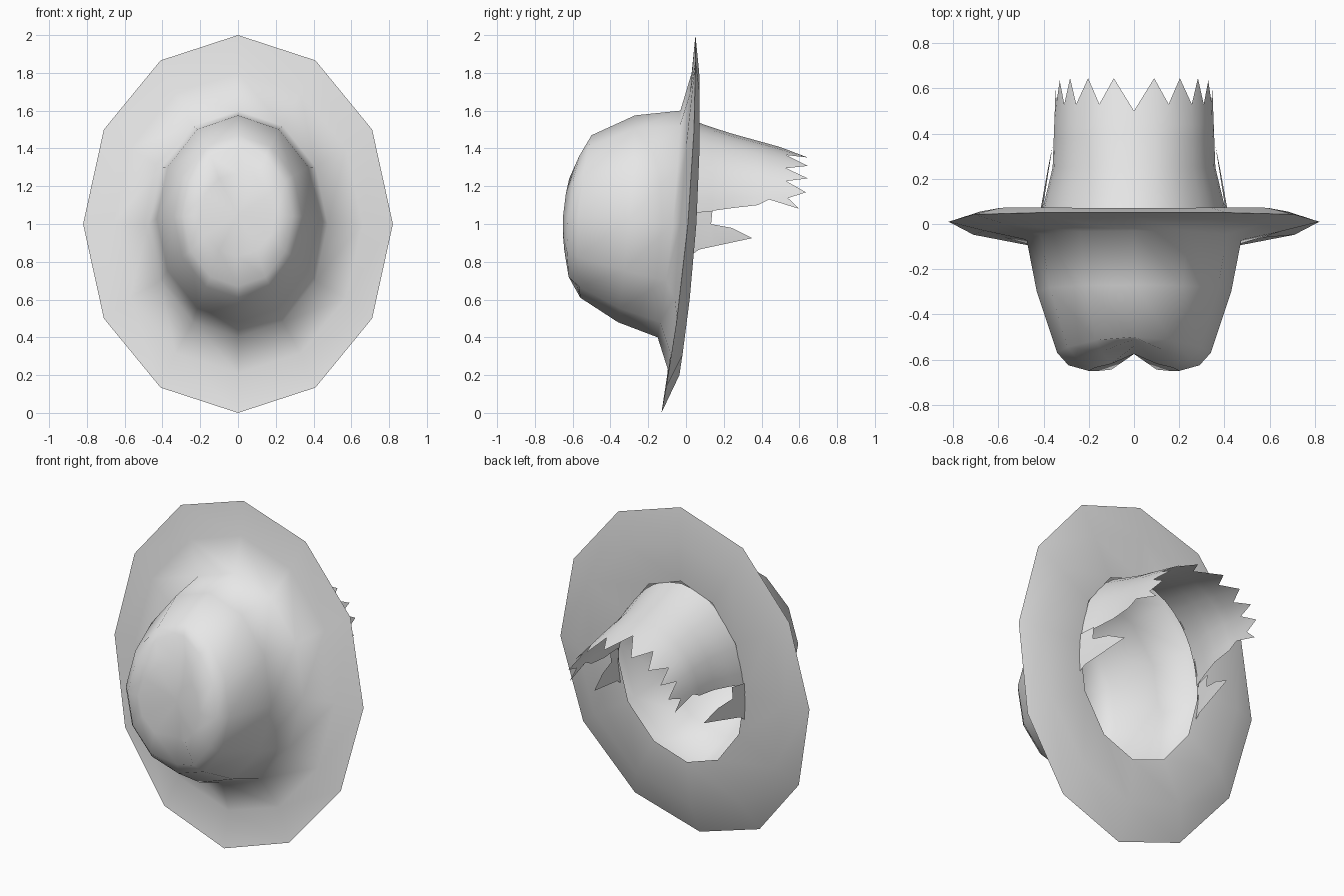
import bpy, bmesh, math
from math import sin, cos, radians

if "Cube" in bpy.data.objects:
    bpy.data.objects.remove(bpy.data.objects["Cube"])

grey = bpy.data.materials.new("light_grey")
grey.diffuse_color = (0.8, 0.8, 0.8, 1)
grey.use_nodes = True
grey.node_tree.nodes["Principled BSDF"].inputs["Base Color"].default_value = grey.diffuse_color
N = 12


def finish(name, bm, angle):
    """Turn a bmesh into a smooth shaded object."""
    me = bpy.data.meshes.new(name)
    bm.to_mesh(me)
    bm.free()
    me.materials.append(grey)
    me.polygons.foreach_set("use_smooth", [True] * len(me.polygons))
    me.set_sharp_from_angle(angle=radians(angle))
    ob = bpy.data.objects.new(name, me)
    bpy.context.collection.objects.link(ob)
    return ob


# Hat rings: width radius, top z, bottom z, then y at top, side, bottom, and groove depth
rings = [
    (0.42, 1.56, 0.46, 0.050, 0.045, -0.010, 0),   # head opening
    (0.68, 1.80, 0.20, 0.070, 0.055, -0.035, 0),   # underside of brim
    (0.82, 2.00, 0.00, 0.050, 0.010, -0.130, 0),   # brim rim
    (0.66, 1.80, 0.21, 0.030, -0.030, -0.090, 0),  # upper side of brim
    (0.475, 1.60, 0.40, -0.03, -0.07, -0.15, 0),   # crown base
    (0.43, 1.575, 0.48, -0.27, -0.30, -0.36, 0),   # crown wall
    (0.34, 1.47, 0.61, -0.50, -0.57, -0.56, 0),    # crown shoulder
    (0.29, 1.41, 0.67, -0.55, -0.625, -0.615, 0.04),
    (0.20, 1.27, 0.83, -0.61, -0.65, -0.64, 0.07),  # crown tip
]
bm = bmesh.new()
loops = []
for rx, zt, zb, yt, ys, yb, groove in rings:
    row = []
    for i in range(N):
        a = 2 * math.pi * i / N
        u = cos(a)
        y = ys + (yt - yb) / 2 * u + ((yt + yb) / 2 - ys) * u * u
        if i % 6 == 0:
            y += groove
        row.append(bm.verts.new((rx * sin(a), y, (zt + zb) / 2 + (zt - zb) / 2 * u)))
    loops.append(row)
for A, B in zip(loops, loops[1:]):
    for i in range(N):
        j = (i + 1) % N
        bm.faces.new((A[i], A[j], B[j], B[i]))
tip = bm.verts.new((0, -0.575, 1.05))
for i in range(N):
    bm.faces.new((loops[-1][i], loops[-1][(i + 1) % N], tip))
# the opening leaves the surface without enclosed volume, so orient by the tip
bmesh.ops.recalc_face_normals(bm, faces=bm.faces)
bm.normal_update()
if tip.normal.y > 0:
    bmesh.ops.reverse_faces(bm, faces=bm.faces)
finish("hat", bm, 100)


def lerp(y, keys):
    for (y0, v0), (y1, v1) in zip(keys, keys[1:]):
        if y <= y1:
            return v0 + (v1 - v0) * (y - y0) / (y1 - y0)
    return keys[-1][1]


def hair_point(a, y):
    """Point on the tapering arch of hair, angle measured from the top."""
    rx = lerp(y, [(0, 0.42), (0.25, 0.36), (0.65, 0.345)])
    cz = lerp(y, [(0, 1.01), (0.3, 1.07), (0.65, 1.08)])
    top = lerp(y, [(0, 1.56), (0.2, 1.49), (0.49, 1.41), (0.65, 1.36)])
    return rx * sin(radians(a)), y, cz + (top - cz) * cos(radians(a))


# Jagged hair sheet: angle and length of each tooth tip or notch on one side
teeth = [(0, 0.50), (15, 0.645), (26, 0.53), (36, 0.645), (47, 0.53), (55, 0.645),
         (62, 0.53), (72, 0.635), (79, 0.54), (89, 0.60), (84, 0.44), (91, 0.48),
         (91, 0.30), (86, 0.14)]
columns = [(-a, l) for a, l in teeth[9:0:-1]] + teeth[:10]
bm = bmesh.new()
rows = []
for a, length in columns:
    start = 0.045 - 0.012 * (1 - cos(radians(a)))
    rows.append([bm.verts.new(hair_point(a, y))
                 for y in (start, 0.14, 0.25, 0.38, 0.44, length)])
for A, B in zip(rows, rows[1:]):
    for k in range(5):
        bm.faces.new((A[k], A[k + 1], B[k + 1], B[k]))
# notch the lower edge near each end
for row in (rows[0], rows[-1]):
    for v, z in zip(row, (1.05, 1.07, 1.085, 1.10, 1.13, 1.08)):
        v.co.z = z
bmesh.ops.recalc_face_normals(bm, faces=bm.faces)
if sum(f.normal.z for f in bm.faces) < 0:
    bmesh.ops.reverse_faces(bm, faces=bm.faces)
finish("hair", bm, 60)

# Side locks: a pointed strand below the gap on each side
lock = [[(0.03, 1.06), (0.03, 0.95), (0.02, 0.83)],
        [(0.14, 1.07), (0.13, 0.97), (0.07, 0.865)],
        [(0.13, 1.00), (0.15, 0.95), (0.14, 0.88)],
        [(0.24, 0.98), (0.23, 0.94), (0.21, 0.895)],
        [(0.35, 0.925)]]
for side, name in ((1, "side_lock_right"), (-1, "side_lock_left")):
    bm = bmesh.new()
    rows = []
    for r in lock:
        rows.append([bm.verts.new((side * (0.425 - 0.18 * y - 0.1 * max(0, 0.95 - z)), y, z))
                     for y, z in r])
    for A, B in zip(rows[:3], rows[1:4]):
        for k in range(2):
            bm.faces.new((A[k], A[k + 1], B[k + 1], B[k]))
    for k in range(2):
        bm.faces.new((rows[3][k], rows[3][k + 1], rows[4][0]))
    bmesh.ops.recalc_face_normals(bm, faces=bm.faces)
    if sum(f.normal.x for f in bm.faces) * side < 0:
        bmesh.ops.reverse_faces(bm, faces=bm.faces)
    finish(name, bm, 60)
